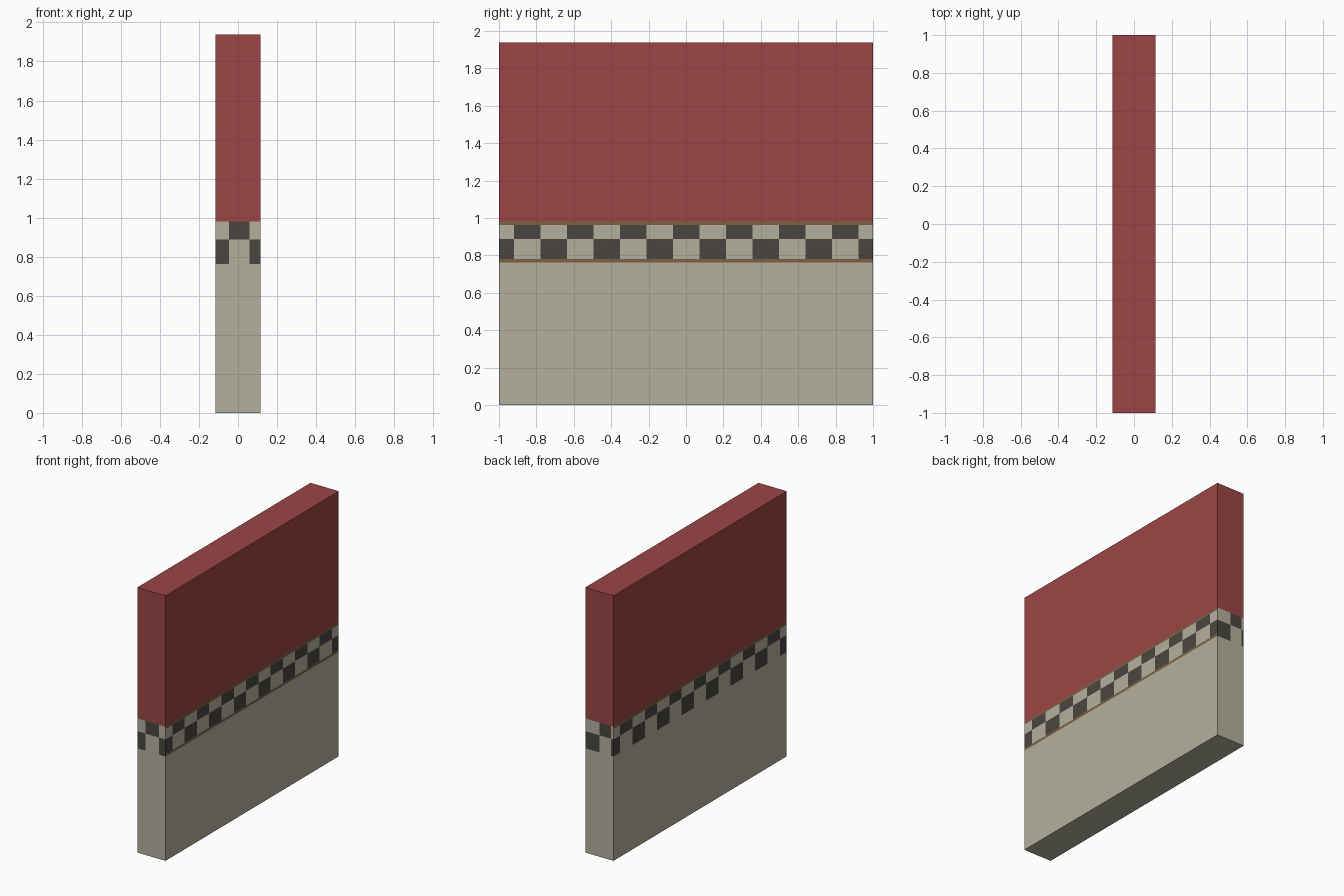
import bpy, bmesh, math

if "Cube" in bpy.data.objects:
    bpy.data.objects.remove(bpy.data.objects["Cube"])

W, L, H = 0.114, 1.0, 1.937            # half thickness, half length, height
Z_LOW, Z_TRIM, Z_MID, Z_TOP, Z_RED = 0.762, 0.78, 0.887, 0.963, 0.98
START, STEP = -0.92, 0.1417            # checker spacing along the long sides


def material(name, rgb):
    m = bpy.data.materials.new(name)
    lin = [((c / 255 + 0.055) / 1.055) ** 2.4 for c in rgb]
    m.diffuse_color = (*lin, 1)
    m.use_nodes = True
    m.node_tree.nodes["Principled BSDF"].inputs["Base Color"].default_value = m.diffuse_color
    return m


mats = [material("cream_plaster", (180, 176, 157)), material("red_paint", (156, 69, 69)),
        material("dark_tile", (74, 70, 65)), material("brown_trim", (122, 98, 66))]
CREAM, RED, DARK, BROWN = range(4)

# Wall block
bm = bmesh.new()
bmesh.ops.create_cube(bm, size=1)
for v in bm.verts:
    v.co = (v.co.x * 2 * W, v.co.y * 2 * L, (v.co.z + 0.5) * H)
bm.normal_update()


def cut(faces, point, normal):
    geom = set(faces)
    for f in faces:
        geom.update(f.edges)
        geom.update(f.verts)
    bmesh.ops.bisect_plane(bm, geom=list(geom), plane_co=point, plane_no=normal, dist=1e-5)
    bm.normal_update()


def centre(f):
    """Middle of the face's bounding box."""
    return [(min(v.co[i] for v in f.verts) + max(v.co[i] for v in f.verts)) / 2
            for i in range(3)]


def band(axis, sign=0):
    """Tile band faces that look along an axis."""
    return [f for f in bm.faces if abs(f.normal[axis]) > 0.9
            and Z_LOW < centre(f)[2] < Z_RED
            and (sign == 0 or f.normal[axis] * sign > 0)]


# Horizontal cuts: trim lines and the two tile rows
for z in (Z_LOW, Z_TRIM, Z_MID, Z_TOP, Z_RED):
    cut(bm.faces[:], (0, 0, z), (0, 0, 1))

# Vertical cuts between tiles on the long sides and on the ends
for k in range(14):
    cut(band(0), (0, START + k * STEP, 0), (0, 1, 0))
for x in (-0.046, 0.06):
    cut(band(1, -1), (x, 0, 0), (1, 0, 0))
for x in (-0.095, 0.0):
    cut(band(1, 1), (x, 0, 0), (1, 0, 0))

# Colour by height, side and checker position
for f in bm.faces:
    x, y, z = centre(f)
    if z > Z_RED:
        f.material_index = RED
    elif z < Z_LOW:
        f.material_index = CREAM
    elif abs(f.normal.x) > 0.9:
        odd = math.floor((y - START) / STEP) % 2 == 1
        if z > Z_TOP or (z < Z_TRIM and f.normal.x > 0):
            f.material_index = BROWN
        else:
            f.material_index = DARK if odd == (z < Z_MID) else CREAM
    else:
        middle = -0.046 < x < 0.06 if f.normal.y < 0 else -0.095 < x < 0.0
        f.material_index = DARK if middle == (z > Z_MID) else CREAM

mesh = bpy.data.meshes.new("wall")
bm.to_mesh(mesh)
bm.free()
for m in mats:
    mesh.materials.append(m)
bpy.context.collection.objects.link(bpy.data.objects.new("wall", mesh))
